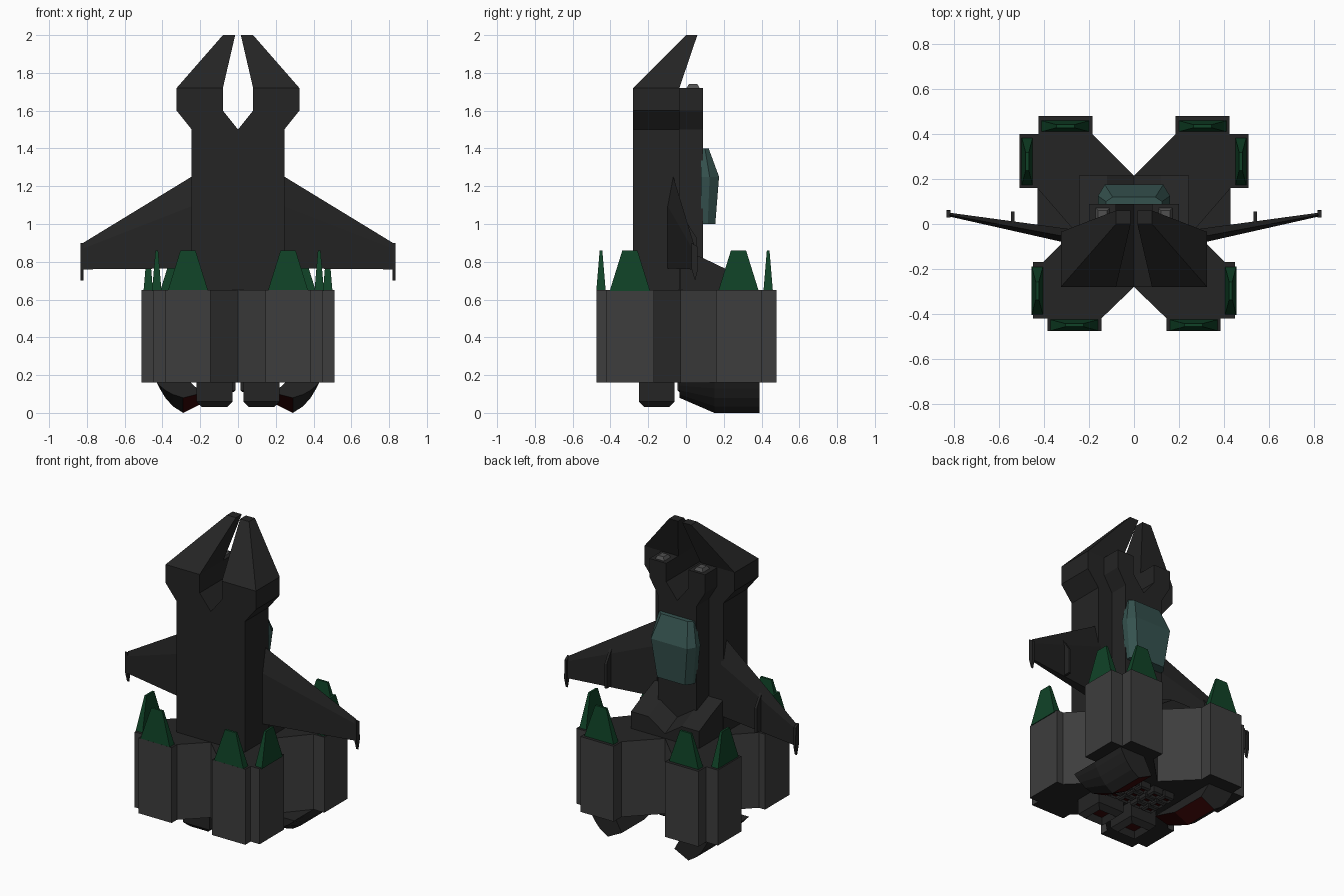
import bpy, bmesh
from mathutils import Vector

if "Cube" in bpy.data.objects:
    bpy.data.objects.remove(bpy.data.objects["Cube"])


def material(name, rgb):
    m = bpy.data.materials.new(name)
    m.diffuse_color = (*rgb, 1)
    m.use_nodes = True
    m.node_tree.nodes["Principled BSDF"].inputs["Base Color"].default_value = m.diffuse_color
    return m


HULL = material("charcoal hull", (0.018, 0.018, 0.018))
GREY = material("engine grey", (0.047, 0.047, 0.047))
GREEN = material("dark green", (0.005, 0.055, 0.02))
GLASS = material("teal glass", (0.036, 0.085, 0.078))
RED = material("dark red glow", (0.04, 0.002, 0.002))
LAMP = material("lamp grey", (0.08, 0.08, 0.08))


def finish(name, bm, mats, mirror, rule=None):
    bmesh.ops.recalc_face_normals(bm, faces=bm.faces)
    bm.normal_update()
    if rule:
        for f in bm.faces:
            f.material_index = rule(f)
    me = bpy.data.meshes.new(name)
    bm.to_mesh(me)
    bm.free()
    for m in mats:
        me.materials.append(m)
    ob = bpy.data.objects.new(name, me)
    bpy.context.collection.objects.link(ob)
    if mirror:
        ob.modifiers.new("mirror", 'MIRROR').use_mirror_merge = False
    return ob


def loft(name, sections, mats, mirror=True, rule=None):
    """Skin a run of equal-length closed sections and cap both ends."""
    bm = bmesh.new()
    rings = [[bm.verts.new(p) for p in s] for s in sections]
    n = len(rings[0])
    for a, b in zip(rings, rings[1:]):
        for i in range(n):
            j = (i + 1) % n
            bm.faces.new((a[i], a[j], b[j], b[i]))
    bm.faces.new(rings[0])
    bm.faces.new(rings[-1])
    return finish(name, bm, mats, mirror, rule)


def rect(x0, x1, y0, y1, z):
    return [(x0, y0, z), (x1, y0, z), (x1, y1, z), (x0, y1, z)]


def slab(name, xz, y0, y1, mats, **kw):
    """Extrude a front-view profile along y."""
    return loft(name, [[(x, y, z) for x, z in xz] for y in (y0, y1)], mats, **kw)


# Fuselage: main hull, narrower spine behind it
loft("fuselage", [rect(-.245, .245, -.28, -.035, z) for z in (.6, 1.5)], [HULL], mirror=False)
loft("spine", [rect(-.14, .14, -.04, .09, z) for z in (.6, 1.5)], [HULL], mirror=False)

# Forked nose
slab("nose_fork", [(0, 1.5), (.08, 1.6), (.08, 1.72), (.325, 1.72), (.325, 1.6), (.245, 1.5)],
     -.28, -.035, [HULL])
loft("nose_prong", [rect(.08, .325, -.28, -.035, 1.72), rect(.015, .08, 0, .06, 2)], [HULL])
slab("rear_fork", [(0, 1.5), (.08, 1.6), (.08, 1.72), (.2, 1.72), (.2, 1.6), (.14, 1.5)],
     -.035, .09, [HULL])
loft("nose_lamp", [rect(.105, .175, 0, .075, 1.715), rect(.12, .16, .015, .06, 1.74)], [LAMP])


# Canopy
def canopy_ring(w, y0, y1, y2, z):
    v = w - .03
    return [(-w, y0, z), (-w, y1, z), (-v, y2, z), (v, y2, z), (w, y1, z), (w, y0, z)]


loft("canopy", [canopy_ring(.125, .08, .1, .12, 1.4), canopy_ring(.16, .08, .125, .175, 1.25),
                canopy_ring(.13, .08, .115, .155, 1.0)], [GLASS], mirror=False)

# Sloped humps behind the spine, with a valley between them
loft("rear_hump", [[(0, y, .6), (.245, y, .6), (.245, y, z), (.12, y, z), (0, y, z - .08)]
                   for y, z in ((-.03, .87), (.09, .82), (.215, .76))], [HULL])

# Wings with tip fins and fences
loft("wing", [[(.23, -.07, 1.26), (.23, -.1, 1.1), (.23, -.1, .765), (.23, -.03, .765), (.23, -.03, 1.1)],
              [(.82, .04, .9), (.82, .033, .87), (.82, .033, .76), (.82, .05, .76), (.82, .05, .87)]],
     [HULL])


def fin(name, x, t, yz):
    loft(name, [[(x + d, y, z) for y, z in yz] for d in (-t, t)], [HULL])


fin("wing_tip_fin", .825, .008, [(.03, .9), (.03, .76), (.048, .7), (.063, .76), (.06, .88)])
fin("wing_fence", .54, .008, [(-.01, 1.03), (-.02, .77), (.055, .77), (.055, .93)])

# X-shaped engine block: grey sides, dark ends
half = [(0, -.28), (.145, -.42), (.145, -.475), (.385, -.475), (.385, -.42), (.45, -.42),
        (.45, -.17), (.405, -.17), (.265, -.03), (.43, .16), (.51, .16), (.51, .4),
        (.425, .4), (.425, .48), (.185, .48), (.185, .4), (0, .215)]
outline = half + [(-x, y) for x, y in half[-2:0:-1]]
loft("engine_block", [[(x, y, z) for x, y in outline] for z in (.16, .65)], [HULL, GREY],
     mirror=False, rule=lambda f: int(abs(f.normal.z) < .5))

# Green tapered intakes on top of each arm: (centre x, centre y, runs along x)
for i, (cx, cy, along) in enumerate([(.265, -.45, 1), (.305, .435, 1), (.43, -.297, 0), (.475, .278, 0)]):
    rings = []
    for z, long, thin in ((.645, .107, .025), (.86, .04, .007)):
        dx, dy = (long, thin) if along else (thin, long)
        rings.append(rect(cx - dx, cx + dx, cy - dy, cy + dy, z))
    loft(f"green_intake_{i + 1}", rings, [GREEN])


# Exhausts: boxes with a glowing recess underneath
def exhaust(name, x0, x1, y0, y1, z0, z1, rim):
    c = rim * .7
    bm = bmesh.new()
    secs = [rect(x0, x1, y0, y1, z1), rect(x0, x1, y0, y1, z0 + c),
            rect(x0 + c, x1 - c, y0 + c, y1 - c, z0)]
    rings = [[bm.verts.new(p) for p in s] for s in secs]
    for a, b in zip(rings, rings[1:]):
        for k in range(4):
            bm.faces.new((a[k], a[(k + 1) % 4], b[(k + 1) % 4], b[k]))
    bm.faces.new(rings[0])
    base = bm.faces.new(rings[2])
    bmesh.ops.recalc_face_normals(bm, faces=bm.faces)
    bmesh.ops.inset_region(bm, faces=[base], thickness=rim * .5)
    bmesh.ops.translate(bm, verts=base.verts, vec=Vector((0, 0, rim)))
    base.material_index = 1
    finish(name, bm, [HULL, RED], True)


exhaust("front_exhaust", .03, .22, -.25, -.06, .03, .165, .042)
for r in range(3):
    for c in range(2):
        x, y = .012 + c * .085, -.045 + r * .075
        exhaust(f"small_exhaust_{r * 2 + c + 1}", x, x + .072, y, y + .062, .11, .165, .014)

# Curved rear exhaust flaps, red on the inner underside
flap = [(.43, .16), (.415, .13), (.385, .08), (.345, .035), (.29, 0), (.19, .05), (.25, .16)]
loft("rear_exhaust_flap", [[(x, y, .16 - (.16 - z) * s) for x, z in flap]
                           for y, s in ((-.035, .5), (.15, 1), (.39, 1))], [HULL, RED],
     rule=lambda f: int(f.normal.x < -.15 and f.normal.z < -.5))
